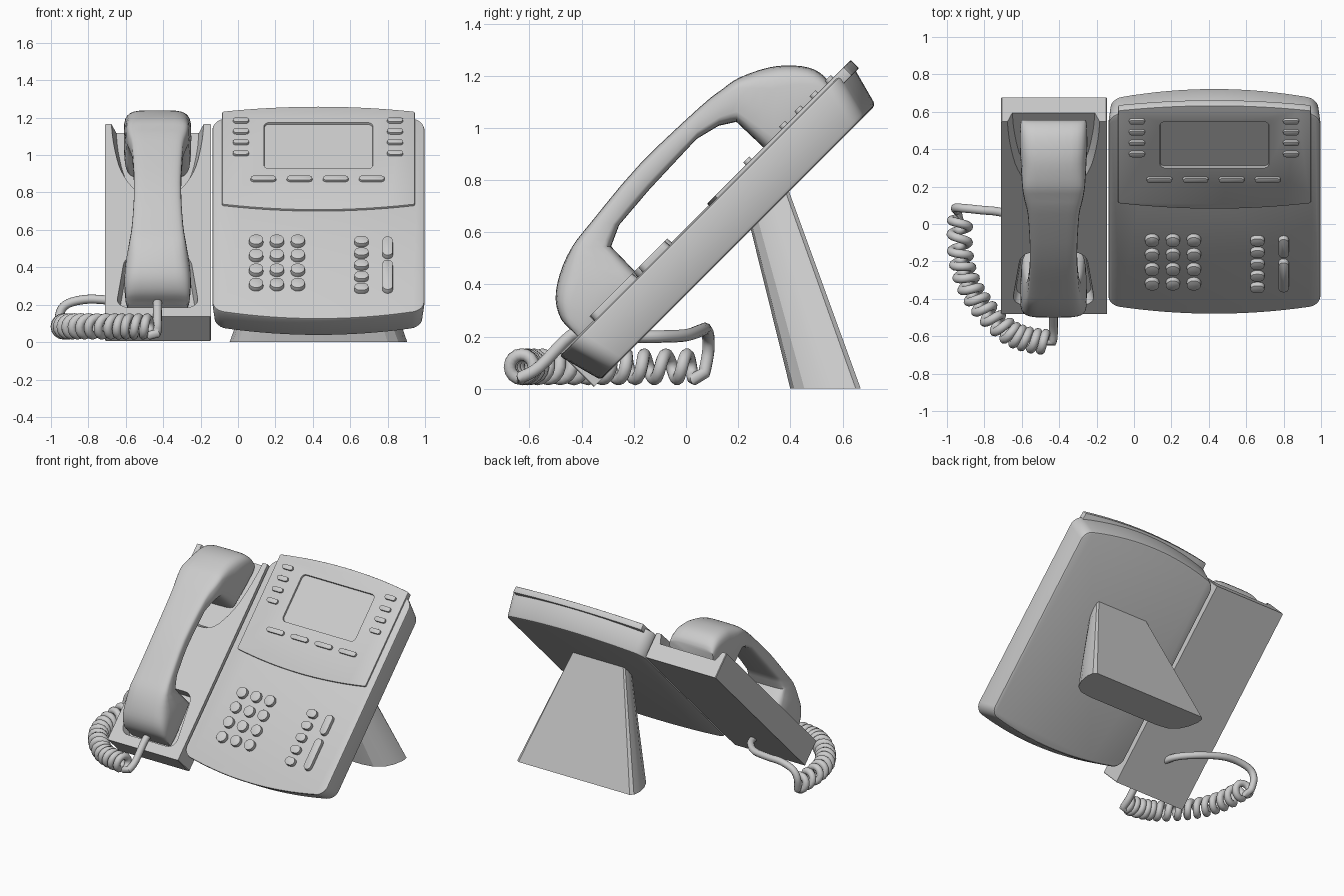
import bpy, bmesh
from math import sin, cos, pi, radians, copysign
from mathutils import Vector, Matrix

if "Cube" in bpy.data.objects:
    bpy.data.objects.remove(bpy.data.objects["Cube"])

TILT = Matrix.Rotation(radians(45), 4, 'X')   # local (x, up the slope, outwards) -> world
CX = 0.43                                     # centre line of the main body
HX = -0.43                                    # centre line of the handset


def make(name, rings, matrix=Matrix(), bevel=0.0, angle=35):
    """Skin a list of equal closed rings, cap both ends."""
    bm = bmesh.new()
    vs = [[bm.verts.new(matrix @ Vector(p)) for p in r] for r in rings]
    n = len(rings[0])
    for a, b in zip(vs, vs[1:]):
        for i in range(n):
            bm.faces.new((a[i], a[(i + 1) % n], b[(i + 1) % n], b[i]))
    bm.faces.new(vs[0][::-1])
    bm.faces.new(vs[-1])
    bmesh.ops.recalc_face_normals(bm, faces=bm.faces)
    me = bpy.data.meshes.new(name)
    bm.to_mesh(me)
    bm.free()
    ob = bpy.data.objects.new(name, me)
    bpy.context.collection.objects.link(ob)
    select(ob)
    if bevel:
        m = ob.modifiers.new("bevel", 'BEVEL')
        m.width, m.segments, m.limit_method = bevel, 2, 'ANGLE'
        m.angle_limit = radians(40)
        bpy.ops.object.modifier_apply(modifier=m.name)
    bpy.ops.object.shade_smooth_by_angle(angle=radians(angle))
    return ob


def select(ob):
    bpy.ops.object.select_all(action='DESELECT')
    ob.select_set(True)
    bpy.context.view_layer.objects.active = ob


def prism(name, outline, n0, n1, s0=(1, 1), s1=(1, 1), bevel=0.0):
    """Extrude an (x, u) outline between two heights, scaling either end."""
    xs, us = [p[0] for p in outline], [p[1] for p in outline]
    cx, cu = (min(xs) + max(xs)) / 2, (min(us) + max(us)) / 2
    ring = lambda s, n: [(cx + (x - cx) * s[0], cu + (u - cu) * s[1], n) for x, u in outline]
    return make(name, [ring(s0, n0), ring(s1, n1)], TILT, bevel)


def rrect(cx, cu, w, h, r, seg=6, top=0.0, bottom=0.0):
    """Rounded rectangle whose top and bottom can bow outwards."""
    hw, hh, pts = w / 2, h / 2, []
    for k, (sx, su) in enumerate([(1, 1), (-1, 1), (-1, -1), (1, -1)]):
        for i in range(seg + 1):
            a = (k + i / seg) * pi / 2
            pts.append((sx * (hw - r) + r * cos(a), su * (hh - r) + r * sin(a)))
        if k % 2 == 0 and (top or bottom):
            pts += [(sx * (hw - r) * (1 - i / 8), su * hh) for i in range(1, 16)]
    bow = lambda x, u: u + (top if u > 0 else -bottom) * (1 - (x / hw) ** 2)
    return [(cx + x, cu + bow(x, u)) for x, u in pts]


def smooth(pts, n, closed=False):
    """Catmull-Rom points through a list of vectors of any size."""
    p = [Vector(q) for q in pts]
    p = [p[-1]] + p + p[:2] if closed else [p[0]] + p + [p[-1]]
    out = []
    for a, b, c, d in zip(p, p[1:], p[2:], p[3:]):
        for i in range(n):
            t = i / n
            out.append((b * 2 + (c - a) * t + (a * 2 - b * 5 + c * 4 - d) * t * t
                        + (b * 3 - a - c * 3 + d) * t ** 3) * 0.5)
    return out if closed else out + [p[-2]]


def cut(ob, cutter):
    select(ob)
    m = ob.modifiers.new("cut", 'BOOLEAN')
    m.operation, m.solver, m.object = 'DIFFERENCE', 'EXACT', cutter
    bpy.ops.object.modifier_apply(modifier=m.name)
    bpy.data.objects.remove(cutter)
    bpy.ops.object.shade_smooth_by_angle(angle=radians(35))


def u_at(z, n=0.44):
    return z * 2 ** 0.5 - n


# main body and raised display panel
prism("body", rrect(CX, 0.53, 1.136, 1.44, 0.06, top=0.08, bottom=0.065),
      0.255, 0.432, s0=(0.975, 0.94), bevel=0.014)
panel = prism("display_panel", rrect(CX, 0.95, 1.03, 0.70, 0.008, 2, 0.038, 0.042),
              0.40, 0.444, bevel=0.004)
cut(panel, prism("screen_cutter", rrect(CX, u_at(1.048), 0.59, 0.355, 0.03), 0.433, 0.46,
                 s0=(0.98, 0.97)))


# keys
def key(name, x, u, w, h, r):
    prism(name, rrect(x, u, w, h, r * 0.999), 0.42, 0.458, s1=(0.95, 0.95), bevel=0.006)


for r, z in enumerate((0.537, 0.46, 0.382, 0.305)):
    for c, x in enumerate((0.097, 0.208, 0.32)):
        key(f"dial_key_{r}_{c}", x, u_at(z), 0.078, 0.078, 0.039)
for i, z in enumerate((0.535, 0.473, 0.41, 0.347, 0.285)):
    key(f"function_key_{i}", 0.66, u_at(z), 0.078, 0.058, 0.029)
for i, (z0, z1) in enumerate(((0.45, 0.555), (0.265, 0.432))):
    key(f"volume_bar_{i}", 0.80, u_at((z0 + z1) / 2), 0.056, (z1 - z0) * 1.414, 0.028)
for side, x in (("left", 0.016), ("right", 0.84)):
    for i, z in enumerate((1.178, 1.12, 1.062, 1.003)):
        key(f"line_key_{side}_{i}", x, u_at(z), 0.088, 0.034, 0.017)
for i in range(4):
    key(f"soft_key_{i}", 0.136 + i * 0.193, u_at(0.866), 0.142, 0.034, 0.017)

# cradle with scooped pockets for the handset ends
cradle = prism("cradle", rrect(-0.4275, 0.483, 0.565, 1.456, 0.004, 1), 0.255, 0.437)
half = [(0.11, 0.70), (0.195, 0.85), (0.235, 1.04), (0.25, 1.22), (0.25, 1.42)]
ear = smooth([(0, 0.67)] + half + [(-x, u) for x, u in half[::-1]], 4, True)
cut(cradle, prism("ear_cutter", [(HX + x, u) for x, u in ear], 0.37, 0.445, s0=(0.88, 0.92)))
mouth = [(HX + x * (1 - 0.22 * (u + 0.175) / 0.395), u)
         for x, u in rrect(0, 0.022, 0.45, 0.395, 0.07)]
cut(cradle, prism("mouth_cutter", mouth, 0.37, 0.445, s0=(0.92, 0.96)))

# handset: outer y,z / inner y,z / half width
stations = [
    (-.43, .216, -.37, .155, .160), (-.478, .265, -.33, .195, .172), (-.50, .343, -.25, .275, .178),
    (-.484, .439, -.136, .388, .172), (-.438, .542, -.287, .545, .150), (-.361, .642, -.256, .628, .136),
    (-.178, .86, -.14, .764, .126), (.052, 1.079, .04, .957, .137), (.14, 1.149, .125, 1.008, .157),
    (.205, 1.193, .193, 1.023, .168), (.319, 1.232, .351, .874, .176), (.415, 1.239, .40, .923, .18),
    (.491, 1.224, .45, .973, .18), (.541, 1.186, .50, 1.023, .178), (.556, 1.15, .552, 1.075, .174)]
curved = smooth([(s[0], s[1], s[4]) for s in stations], 3)
rings = []
for k, c in enumerate(curved):
    i, t = min(k // 3, len(stations) - 2), k / 3 - min(k // 3, len(stations) - 2)
    inner = Vector(stations[i][2:4]).lerp(Vector(stations[i + 1][2:4]), t)
    outer = Vector(c[:2])
    ring = []
    for j in range(28):
        a = 2 * pi * j / 28
        sx, st = (copysign(abs(f(a)) ** 0.42, f(a)) for f in (cos, sin))
        p = inner.lerp(outer, 0.5 + st / 2)
        ring.append((HX + sx * c[2], p.x, p.y))
    rings.append(ring)
make("handset", rings, angle=40)

# stand: flat back, rounded front corners, widening to the desk
side = [(.6, 0), (.78, .05), (.9, .2), (.97, .45), (1, .75), (.985, .93), (.94, 1)]
section = side + [(-s, t) for s, t in side[::-1]]
foot = [(CX + s * 0.475, 0.40 + t * 0.27, 0) for s, t in section]
head = [(CX + s * 0.21, 0.245 + t * 0.145, 0.245 + t * 0.145 + 0.38) for s, t in section]
make("stand", [foot, head], angle=25)

# coiled cord from mouthpiece round to the back of the cradle
spine = smooth([(-.47, -.632), (-.58, -.615), (-.68, -.57), (-.80, -.455),
                (-.885, -.32), (-.928, -.16), (-.93, .03)], 40)
turns, steps = 15, 16
path = smooth([(HX, -.36, .22), (HX, -.44, .205), (HX, -.56, .085), (-.435, -.63, .045)], 4)
for k in range(turns * steps + 1):
    f = k / (turns * steps) * (len(spine) - 1)
    i = min(int(f), len(spine) - 2)
    c = spine[i].lerp(spine[i + 1], f - i)
    tangent = (spine[i + 1] - spine[i]).normalized()
    a = pi + 2 * pi * k / steps
    r = 0.047
    path.append(Vector((c.x - tangent.y * r * sin(a), c.y + tangent.x * r * sin(a),
                        0.084 + r * cos(a))))
path += smooth([(-.945, .07, .06), (-.955, .085, .14), (-.92, .085, .2), (-.82, .075, .228),
                (-.70, .06, .225), (-.55, 0, .205), (-.45, -.10, .2), (-.42, -.2, .2)], 5)
cu = bpy.data.curves.new("cord", 'CURVE')
cu.dimensions, cu.bevel_depth, cu.bevel_resolution, cu.use_fill_caps = '3D', 0.024, 3, True
sp = cu.splines.new('POLY')
sp.points.add(len(path) - 1)
for pt, p in zip(sp.points, path):
    pt.co = (*p, 1)
cord = bpy.data.objects.new("cord", cu)
bpy.context.collection.objects.link(cord)
select(cord)
bpy.ops.object.convert(target='MESH')
bpy.ops.object.shade_smooth_by_angle(angle=radians(50))
